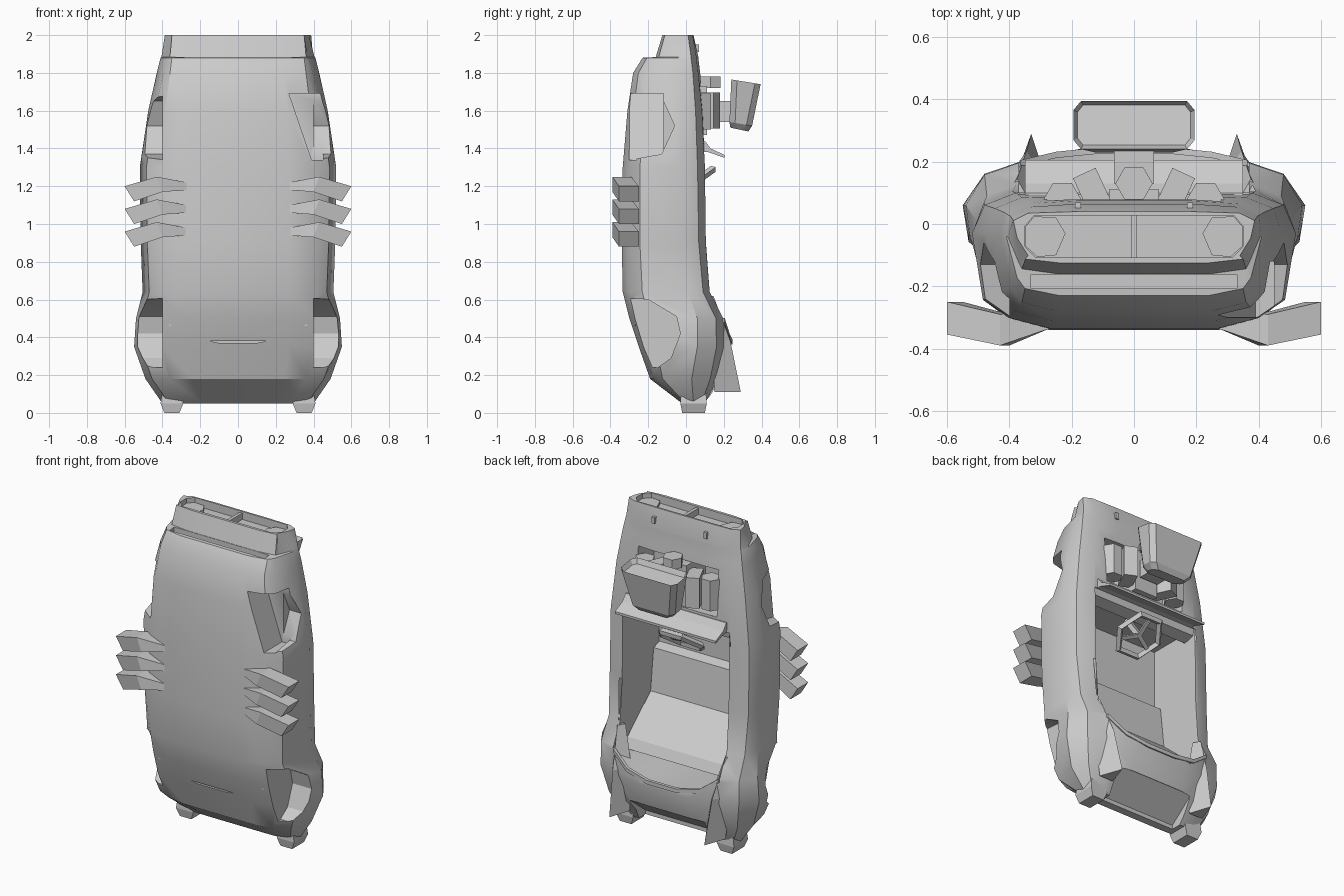
import bpy
import bmesh
from math import radians, cos, sin, tau
from mathutils import Matrix, Vector

default_cube = bpy.data.objects.get("Cube")
if default_cube:
    bpy.data.objects.remove(default_cube, do_unlink=True)

paint = bpy.data.materials.new("plain_grey")
paint.use_nodes = True
paint.diffuse_color = (.6, .6, .6, 1)
paint.node_tree.nodes["Principled BSDF"].inputs["Base Color"].default_value = (.6, .6, .6, 1)


def finish(name, bm, smooth=False):
    """Turn a bmesh into a painted object."""
    bmesh.ops.recalc_face_normals(bm, faces=bm.faces)
    mesh = bpy.data.meshes.new(name)
    bm.to_mesh(mesh)
    bm.free()
    mesh.materials.append(paint)
    obj = bpy.data.objects.new(name, mesh)
    bpy.context.collection.objects.link(obj)
    if smooth:
        smooth_shade(obj)
    return obj


def activate(obj):
    bpy.ops.object.select_all(action='DESELECT')
    obj.select_set(True)
    bpy.context.view_layer.objects.active = obj


def smooth_shade(obj):
    activate(obj)
    bpy.ops.object.shade_smooth_by_angle(angle=radians(32))


def loft(name, rings, smooth=False):
    """Skin a row of equal rings and cap both ends."""
    bm = bmesh.new()
    rows = [[bm.verts.new(point) for point in ring] for ring in rings]
    count = len(rows[0])
    for lower, upper in zip(rows, rows[1:]):
        for i in range(count):
            j = (i + 1) % count
            bm.faces.new((lower[i], lower[j], upper[j], upper[i]))
    bm.faces.new(rows[0])
    bm.faces.new(rows[-1])
    return finish(name, bm, smooth)


def prism(name, outline, axis, start, end):
    """Extrude a flat outline along one axis."""
    rings = []
    for level in (start, end):
        ring = [list(point) for point in outline]
        for point in ring:
            point.insert(axis, level)
        rings.append(ring)
    return loft(name, rings)


def box(name, centre, size, turn=None):
    bm = bmesh.new()
    bmesh.ops.create_cube(bm, size=1)
    bm.transform(Matrix.Diagonal((*size, 1)))
    if turn:
        bm.transform(turn)
    bm.transform(Matrix.Translation(centre))
    return finish(name, bm)


def mirrored(half):
    return half + [(-x, other) for x, other in reversed(half)]


def polygon(x, y, radius, sides=6):
    return [(x + radius * cos(tau * i / sides), y + radius * sin(tau * i / sides))
            for i in range(sides)]


def cut(target, cutter):
    activate(target)
    modifier = target.modifiers.new("opening", 'BOOLEAN')
    modifier.operation = 'DIFFERENCE'
    modifier.solver = 'EXACT'
    modifier.object = cutter
    bpy.ops.object.modifier_apply(modifier=modifier.name)
    bpy.data.objects.remove(cutter, do_unlink=True)


# Body shell: station, shoulder x/y, crown y, widest x/y, floor x/y
stations = [
    (.05, .30, .10, .08, .40, .04, .28, -.02),
    (.18, .34, .17, .19, .49, .03, .36, -.19),
    (.35, .35, .205, .24, .55, .06, .40, -.25),
    (.50, .36, .20, .215, .54, .06, .40, -.30),
    (.64, .38, .125, .13, .505, .01, .40, -.335),
    (.90, .39, .105, .105, .515, -.02, .40, -.34),
    (1.3, .38, .10, .10, .52, -.03, .40, -.335),
    (1.6, .36, .085, .09, .475, -.03, .385, -.31),
    (1.8, .34, .065, .075, .43, -.03, .36, -.28),
    (1.88, .33, .055, .065, .41, -.04, .35, -.23),
    (1.885, .33, .055, .065, .405, -.04, .36, -.16),
    (2, .34, .035, .04, .375, -.045, .35, -.125),
]
rings = []
for z, shoulder_x, shoulder_y, crown, wide_x, wide_y, floor_x, floor_y in stations:
    half = [(.18, crown), (shoulder_x, shoulder_y),
            ((shoulder_x + wide_x) / 2 + .03, shoulder_y * .7 + wide_y * .3),
            (wide_x, wide_y), (wide_x - .035, wide_y * .3 + floor_y * .7),
            (floor_x, floor_y * .9), (floor_x * .68, floor_y)]
    rings.append([(x, y, z) for x, y in mirrored(half)])
body = loft("body_shell", rings)

# Wheel wells
front_well = [(-.5, 1.69), (-.3, 1.69), (-.12, 1.65), (-.06, 1.52), (-.13, 1.37), (-.3, 1.34), (-.5, 1.34)]
rear_well = [(-.5, .62), (-.2, .6), (-.05, .51), (-.03, .42), (-.08, .29), (-.15, .24), (-.5, .24)]
for side in (1, -1):
    for outline in (front_well, rear_well):
        cut(body, prism("well_cutter", outline, 0, side * .4, side * .7))
inner_well = [(.27, 1.69), (.45, 1.69), (.45, 1.34), (.39, 1.34)]
cut(body, prism("inner_well_cutter", inner_well, 1, -.5, -.12))

# Cockpit, engine bay, grille mouth, chin slot and sloping tail panel
cockpit = mirrored([(.1, .37), (.25, .4), (.37, .48), (.37, 1.38)])
cut(body, prism("cockpit_cutter", cockpit, 1, -.26, .5))
cut(body, box("bay_cutter", (0, .2, 1.6), (.56, .56, .29)))
mouth = mirrored([(.32, .028), (.352, -.01), (.352, -.07), (.315, -.108)])
cut(body, prism("mouth_cutter", mouth, 2, 1.95, 2.1))
cut(body, box("slot_cutter", (0, -.185, 1.85), (.66, .045, .2)))
tail_panel = [(.3, .21), (.19, .2), (.03, .075), (.03, -.1), (.3, -.1)]
cut(body, prism("tail_cutter", tail_panel, 0, -.26, .26))
smooth_shade(body)

# Nose fittings
box("grille_bar", (0, -.04, 1.965), (.02, .145, .05))
for side in (1, -1):
    lamp = [(side * x, y) for x, y in ((.22, -.03), (.25, .02), (.32, .025), (.35, -.01),
                                       (.35, -.07), (.31, -.106), (.25, -.1))]
    prism("headlight", lamp, 2, 1.94, 1.97)
    box("hood_latch", (side * .18, .06, 1.93), (.02, .018, .04))

# Rear fins as tapering wedges, and tail stubs
for side in (1, -1):
    fin = []
    for z, ridge_x, ridge_y, inner, outer, base in ((.62, .375, .145, .35, .41, .1),
                                                    (.38, .345, .235, .28, .41, .14),
                                                    (.11, .33, .29, .285, .38, .15)):
        fin.append([(side * x, y, z) for x, y in
                    ((inner, base), (ridge_x, ridge_y), (outer, base))])
    loft("rear_fin", fin)
    stub = []
    for z, inset in ((0, .02), (.05, 0), (.12, .01)):
        left, right, low, high = .29 + inset, .41 - inset, -.03 + inset / 2, .11 - inset / 2
        stub.append([(side * x, y, z) for x, y in
                     ((left, low), (right, low), (right, high), (left, high))])
    loft("tail_stub", stub)

# Side exhausts
for side in (1, -1):
    for row in range(3):
        drop = row * .12
        pipe = []
        for top_x, low_x, low_y, high_y, top_z, low_z in (
                (.27, .27, -.335, -.28, 1.22, 1.18),
                (.43, .4, -.39, -.29, 1.25, 1.17),
                (.6, .55, -.355, -.25, 1.2, 1.12)):
            pipe.append([(side * x, y, z - drop) for x, y, z in
                         ((top_x, low_y, top_z), (top_x, high_y, top_z),
                          (low_x, high_y, low_z), (low_x, low_y, low_z))])
        loft("exhaust_pipe", pipe)

# Engine
box("engine_block", (0, 0, 1.6), (.16, .22, .26))
prism("distributor", polygon(0, .13, .06), 2, 1.72, 1.78)
box("carburettor_neck", (0, .19, 1.595), (.13, .12, .11))
for side in (1, -1):
    tilt = Matrix.Rotation(radians(-25 * side), 4, 'Z')
    box("valve_cover", (side * .13, .1, 1.6), (.08, .14, .19), tilt)
    prism("exhaust_header", polygon(side * .23, .08, .06), 2, 1.5, 1.69)

# Air scoop with a sunken mouth
scoop_rings = []
for half_width, low, high, low_z, high_z in ((.12, .235, .33, 1.51, 1.49), (.15, .23, .35, 1.54, 1.52),
                                             (.195, .24, .395, 1.765, 1.74)):
    corner = mirrored([(half_width - .025, low), (half_width, low + .03),
                       (half_width, high - .03), (half_width - .025, high)])
    scoop_rings.append([(x, y, low_z + (high_z - low_z) * (y - low) / (high - low)) for x, y in corner])
scoop = loft("air_scoop", scoop_rings)
bm = bmesh.new()
bm.from_mesh(scoop.data)
mouth_face = max(bm.faces, key=lambda face: face.calc_center_median().z)
bmesh.ops.inset_region(bm, faces=[mouth_face], thickness=.015)
bmesh.ops.translate(bm, verts=mouth_face.verts, vec=(0, 0, -.03))
bm.to_mesh(scoop.data)
bm.free()

# Cowl, dash, seat and deck lip
prism("windscreen_cowl", [(.07, 1.44), (.1, 1.44), (.13, 1.4), (.205, 1.365), (.205, 1.35),
                          (.12, 1.38), (.07, 1.38)], 0, -.35, .35)
prism("dashboard", [(-.02, 1.385), (.09, 1.385), (.08, 1.34), (.01, 1.32)], 0, -.37, .37)
prism("bench_seat", [(.09, .46), (-.27, .46), (-.27, 1), (-.2, .98), (-.17, .72), (.06, .52)], 0, -.365, .365)
lip_path = [(.365, .195, .49), (.25, .222, .405), (.1, .237, .375)]
lip_path += [(-x, y, z) for x, y, z in reversed(lip_path)]
loft("deck_lip", [[(x, y - .01, z - .012), (x, y + .01, z - .012), (x, y + .01, z + .012), (x, y - .01, z + .012)]
                  for x, y, z in lip_path], True)

# Steering wheel
hub = Vector((0, .045, 1.22))
wheel_tilt = Matrix.Rotation(radians(36), 4, 'X')
bpy.ops.mesh.primitive_torus_add(major_segments=6, minor_segments=4, major_radius=.14,
                                 minor_radius=.02, location=hub, rotation=(radians(36), 0, 0))
wheel = bpy.context.object
wheel.name = "steering_wheel"
wheel.data.materials.append(paint)
for spoke in range(3):
    turn = wheel_tilt @ Matrix.Rotation(tau * spoke / 3 + tau / 4, 4, 'Z')
    box("wheel_spoke", hub + turn @ Vector((.06, 0, 0)), (.12, .025, .012), turn)
box("steering_column", hub + wheel_tilt @ Vector((0, 0, .09)), (.03, .03, .18), wheel_tilt)
